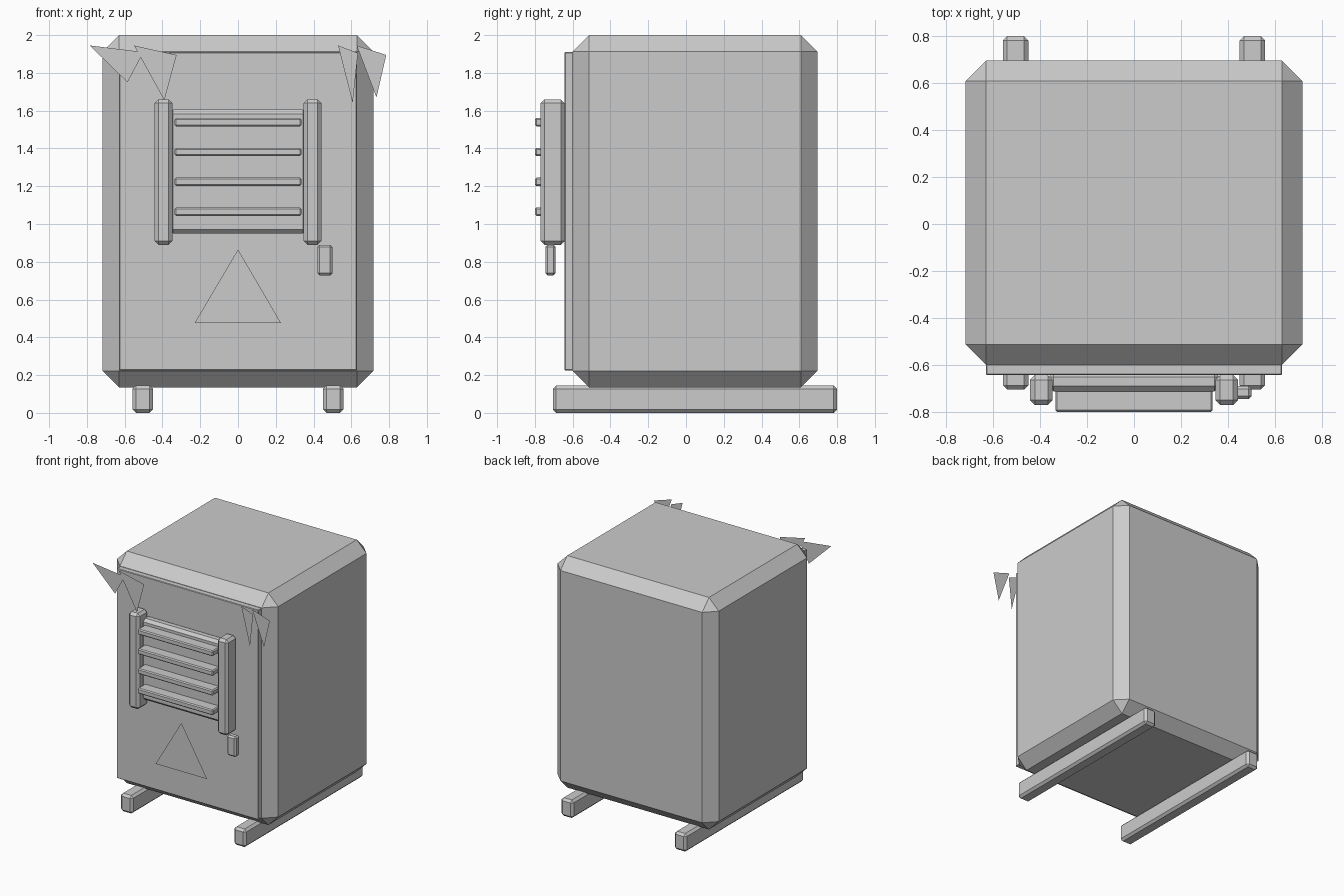
import bpy, bmesh

if "Cube" in bpy.data.objects:
    bpy.data.objects.remove(bpy.data.objects["Cube"])


def box(name, x, y, z, bevel=0.0):
    """Chamfered box from (min, max) ranges."""
    bm = bmesh.new()
    bmesh.ops.create_cube(bm, size=1.0)
    for v in bm.verts:
        for i, (lo, hi) in enumerate((x, y, z)):
            v.co[i] = hi if v.co[i] > 0 else lo
    if bevel:
        bmesh.ops.bevel(bm, geom=bm.edges[:], offset=bevel, segments=1,
                        affect='EDGES', clamp_overlap=True)
    return finish(name, bm)


def flat_shape(name, triangles, y):
    """Paper-thin triangles in a plane facing the front."""
    bm = bmesh.new()
    for i, tri in enumerate(triangles):
        bm.faces.new([bm.verts.new((px, y - 0.002 * i, pz)) for px, pz in tri])
    return finish(name, bm)


def finish(name, bm):
    mesh = bpy.data.meshes.new(name)
    bm.to_mesh(mesh)
    bm.free()
    obj = bpy.data.objects.new(name, mesh)
    bpy.context.collection.objects.link(obj)
    return obj


# Cabinet and door
box("cabinet_body", (-0.717, 0.717), (-0.60, 0.695), (0.135, 2.0), 0.087)
box("front_door", (-0.63, 0.63), (-0.643, -0.595), (0.225, 1.91), 0.004)

# Skids and vent posts, one per side
for side, s in (("left", -1), ("right", 1)):
    box(side + "_skid", sorted((s * 0.45, s * 0.558)), (-0.705, 0.80), (0.0, 0.145), 0.018)
    box(side + "_vent_post", sorted((s * 0.347, s * 0.442)), (-0.77, -0.643), (0.89, 1.66), 0.02)

# Vent backing and slats
box("vent_backing", (-0.365, 0.365), (-0.712, -0.63), (0.95, 1.605), 0.022)
for i in range(4):
    z = 1.065 + 0.158 * i
    box(f"vent_slat_{i + 1}", (-0.335, 0.335), (-0.80, -0.70), (z - 0.022, z + 0.022), 0.008)

# Door handle
box("door_handle", (0.42, 0.50), (-0.745, -0.69), (0.728, 0.89), 0.012)

# Warning sign and frost spikes, floating just in front of the door
flat_shape("warning_sign", [[(-0.23, 0.475), (0.228, 0.475), (0, 0.865)]], -0.718)
flat_shape("left_frost", [[(-0.785, 1.945), (-0.585, 1.75), (-0.50, 1.91)],
                          [(-0.55, 1.945), (-0.39, 1.655), (-0.325, 1.895)]], -0.725)
flat_shape("right_frost", [[(0.53, 1.945), (0.607, 1.64), (0.635, 1.905)],
                           [(0.628, 1.945), (0.733, 1.67), (0.785, 1.895)]], -0.715)
